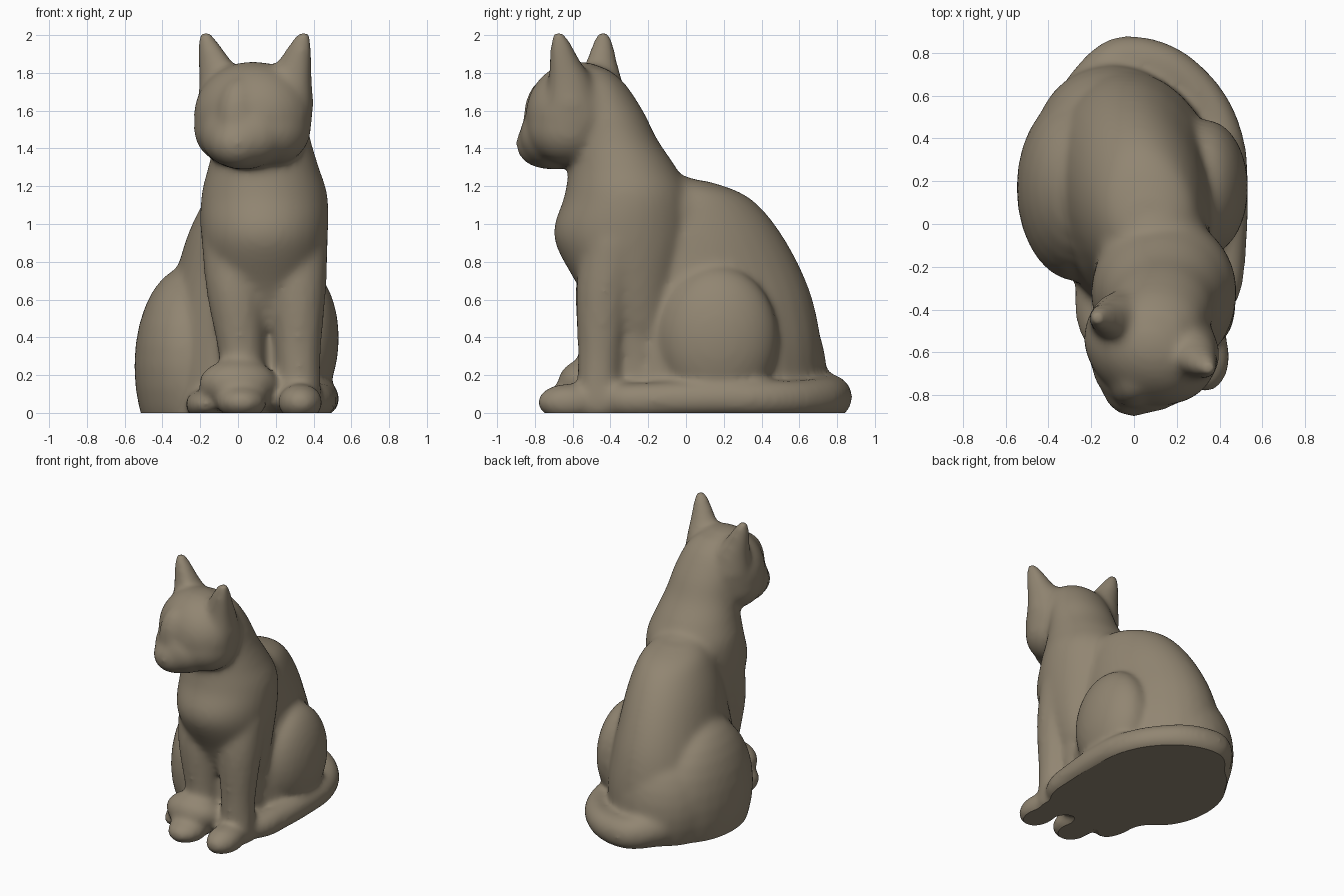
import bpy, bmesh, math
from mathutils import Matrix, Vector

if "Cube" in bpy.data.objects:
    bpy.data.objects.remove(bpy.data.objects["Cube"])

verts, faces = [], []
I = Matrix.Identity(4)


def spline(pts, n):
    """Smooth (Catmull-Rom) samples through tuples of any size."""
    out = []
    for i in range(len(pts) - 1):
        p0, p1, p2 = pts[max(i - 1, 0)], pts[i], pts[i + 1]
        p3 = pts[min(i + 2, len(pts) - 1)]
        for k in range(n):
            t = k / n
            out.append([0.5 * (2 * b + (c - a) * t + (2 * a - 5 * b + 4 * c - d) * t * t
                               + (3 * b - a - 3 * c + d) * t ** 3)
                        for a, b, c, d in zip(p0, p1, p2, p3)])
    out.append(list(pts[-1]))
    return out


def skin_rings(rings, m, rot=0.0, hollow=1.0, seg=32):
    """Join stacked ellipses (cx, cy, z, rx, ry) into a closed shape."""
    base = len(verts)
    co, si = math.cos(rot), math.sin(rot)
    for cx, cy, z, rx, ry in rings:
        for k in range(seg):
            a = 2 * math.pi * k / seg
            x, y = rx * math.cos(a), ry * math.sin(a)
            if y < 0:
                y *= hollow
            verts.append(m @ Vector((cx + x * co - y * si, cy + x * si + y * co, z)))
    n = len(rings)
    for i in range(n - 1):
        for k in range(seg):
            a, b = base + i * seg, base + (i + 1) * seg
            j = (k + 1) % seg
            faces.append((a + k, a + j, b + j, b + k))
    faces.append(tuple(range(base + seg - 1, base - 1, -1)))
    faces.append(tuple(range(base + (n - 1) * seg, base + n * seg)))


def loft(rings, m=I, rot=0.0, hollow=1.0):
    skin_rings(spline(rings, 5), m, rot, hollow)


def ellipsoid(c, r, m=I, seg=28):
    half = seg // 2
    rings = []
    for i in range(half + 1):
        t = math.pi * (0.02 + 0.96 * i / half)
        s = math.sin(t)
        rings.append((c[0], c[1], c[2] - r[2] * math.cos(t), r[0] * s, r[1] * s))
    skin_rings(rings, m, seg=seg)


def limb(pts, n=6):
    """Tapered tube from closely spaced balls; points are x, y, z, radius."""
    for x, y, z, r in spline(pts, n):
        ellipsoid((x, y, z), (r, r, r), seg=16)


# Rounded back, rump, saddle and belly
loft([(0, .12, -.06, .42, .60), (0, .15, .3, .42, .575), (.01, .14, .55, .38, .55),
      (.02, .12, .75, .34, .50), (.04, .08, .95, .30, .43), (.06, .04, 1.1, .25, .35),
      (.07, .02, 1.18, .20, .25), (.08, -.04, 1.235, .12, .14)], rot=.18)
ellipsoid((-.10, .40, .22), (.36, .345, .45))
ellipsoid((.09, -.10, 1.05), (.26, .30, .22))
loft([(.13, -.27, -.06, .24, .18), (.13, -.27, .3, .24, .18), (.14, -.25, .7, .27, .2)])

# Chest and neck
loft([(.15, -.26, .45, .24, .22), (.145, -.29, .65, .29, .27), (.14, -.33, .93, .335, .37),
      (.14, -.31, 1.15, .335, .335), (.135, -.335, 1.3, .295, .285), (.13, -.38, 1.45, .255, .23),
      (.12, -.43, 1.6, .235, .205), (.10, -.48, 1.75, .2, .155), (.09, -.5, 1.83, .12, .08)])

# Haunches and the left hind paw
ellipsoid((-.265, .17, .25), (.285, .44, .53))
ellipsoid((.335, .17, .40), (.20, .32, .38))
ellipsoid((-.17, -.36, .05), (.11, .24, .085))

# Front legs and paws
limb([(-.025, -.38, .9, .17), (-.01, -.43, .65, .16), (.02, -.45, .3, .122), (.03, -.46, .06, .115)])
limb([(.31, -.38, .9, .17), (.315, -.43, .65, .155), (.32, -.455, .3, .122), (.325, -.46, .06, .12)])
ellipsoid((.02, -.62, .06), (.135, .17, .09))
ellipsoid((.33, -.62, .06), (.12, .17, .10))

# Tail curling round the right side, with its tip over the left paw
limb([(-.19, .62, .12, .14), (-.06, .76, .09, .12), (.15, .73, .085, .11), (.33, .58, .08, .10),
      (.42, .38, .08, .10), (.445, .15, .08, .095), (.435, -.1, .075, .095),
      (.40, -.32, .07, .095), (.25, -.44, .09, .10), (.1, -.5, .15, .09)])
ellipsoid((.0, -.53, .16), (.21, .15, .13))

# Head, turned to one side, with forehead, muzzle and nose bridge
H = Matrix.Translation((.08, -.57, 1.58)) @ Matrix.Rotation(math.radians(-24.5), 4, 'Z')
ellipsoid((0, 0, 0), (.325, .27, .285), H)
ellipsoid((0, -.13, -.11), (.235, .185, .18), H)
ellipsoid((0, -.19, -.15), (.155, .16, .135), H)
ellipsoid((0, -.18, -.02), (.12, .13, .22), H)
for s in (-1, 1):
    ellipsoid((s * .13, -.01, -.07), (.19, .21, .19), H)
    # Broad ear with a hollow front
    loft([(s * .16, .02, .04, .165, .18), (s * .185, .02, .18, .135, .14),
          (s * .23, .015, .28, .095, .098), (s * .265, .01, .37, .062, .07),
          (s * .287, .01, .437, .033, .04)], H, hollow=.65)

mesh = bpy.data.meshes.new("sculpt_parts")
mesh.from_pydata(verts, [], faces)
mesh.update()
cat = bpy.data.objects.new("sitting_cat", mesh)
bpy.context.collection.objects.link(cat)

# Fuse all parts into one soft skin
rem = cat.modifiers.new("fuse", 'REMESH')
rem.mode = 'VOXEL'
rem.voxel_size = .018
smo = cat.modifiers.new("soften", 'SMOOTH')
smo.factor = .5
smo.iterations = 22
dg = bpy.context.evaluated_depsgraph_get()
skin = bpy.data.meshes.new_from_object(cat.evaluated_get(dg))
cat.modifiers.clear()

# Slice the base flat and close it
bm = bmesh.new()
bm.from_mesh(skin)
bmesh.ops.bisect_plane(bm, geom=bm.verts[:] + bm.edges[:] + bm.faces[:],
                       plane_co=(0, 0, .004), plane_no=(0, 0, 1), clear_inner=True)
bmesh.ops.holes_fill(bm, edges=[e for e in bm.edges if e.is_boundary], sides=0)
bmesh.ops.translate(bm, verts=bm.verts[:], vec=(0, 0, -.004))
bm.to_mesh(skin)
bm.free()
cat.data = skin

# One clay colour
clay = bpy.data.materials.new("clay_brown")
clay.diffuse_color = (.285, .237, .168, 1)
clay.use_nodes = True
clay.node_tree.nodes["Principled BSDF"].inputs["Base Color"].default_value = clay.diffuse_color
skin.materials.clear()
skin.materials.append(clay)
bpy.context.view_layer.objects.active = cat
cat.select_set(True)
bpy.ops.object.shade_smooth_by_angle(angle=math.radians(50))
for p in skin.polygons:
    if p.center.z < .001 and p.normal.z < -.9:
        p.use_smooth = False
